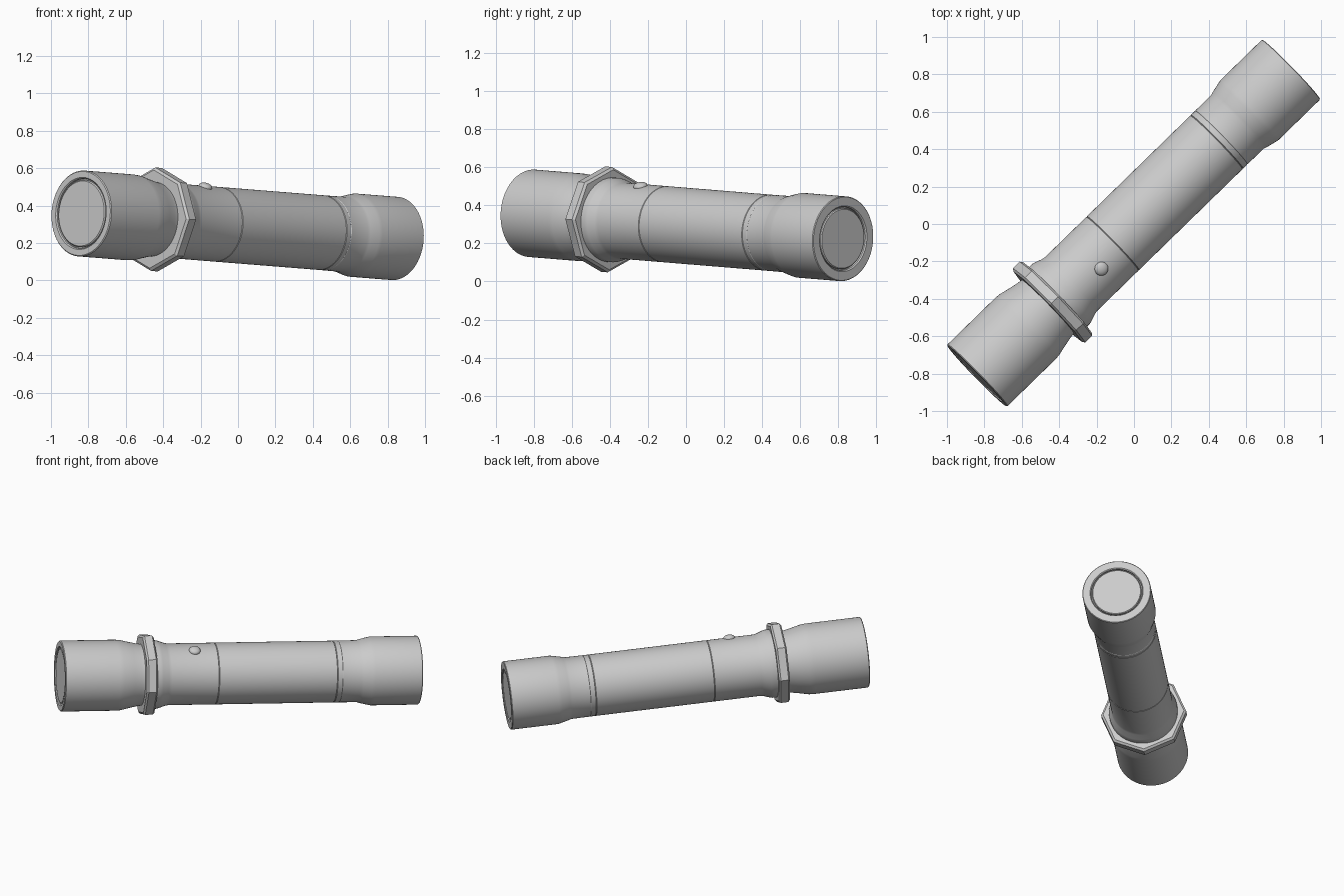
import bpy, bmesh, math
from mathutils import Vector, Matrix

if "Cube" in bpy.data.objects:
    bpy.data.objects.remove(bpy.data.objects["Cube"])

# Torch axis: local z runs from the lens end to the tail, local x is "up"
A = Vector((-0.84, -0.812, 0.358))
B = Vector((0.84, 0.826, 0.224))
axis = (B - A).normalized()
L = (B - A).length
up = (Vector((0, 0, 1)) - axis * axis.z).normalized()
side = axis.cross(up)
M = Matrix((up, side, axis)).transposed().to_4x4()
M.translation = A


def finish(name, bm, mat, angle=30):
    bmesh.ops.remove_doubles(bm, verts=bm.verts, dist=1e-5)
    bmesh.ops.recalc_face_normals(bm, faces=bm.faces)
    me = bpy.data.meshes.new(name)
    bm.to_mesh(me)
    bm.free()
    ob = bpy.data.objects.new(name, me)
    bpy.context.collection.objects.link(ob)
    ob.matrix_world = mat
    bpy.ops.object.select_all(action='DESELECT')
    ob.select_set(True)
    bpy.context.view_layer.objects.active = ob
    if angle:
        bpy.ops.object.shade_smooth_by_angle(angle=math.radians(angle))
    return ob


def revolve(name, profile, sides=96, mat=M, angle=30):
    """Lathe (radius, distance along axis) points around local z."""
    bm = bmesh.new()
    rings = []
    for r, t in profile:
        n = sides if r > 0 else 1
        rings.append([bm.verts.new((r * math.cos(2 * math.pi * i / sides),
                                    r * math.sin(2 * math.pi * i / sides), t))
                      for i in range(n)])
    for a, b in zip(rings, rings[1:]):
        for i in range(sides):
            j = (i + 1) % sides
            quad = [a[i % len(a)], a[j % len(a)], b[j % len(b)], b[i % len(b)]]
            bm.faces.new(list(dict.fromkeys(quad)))
    return finish(name, bm, mat, angle)


# Head: rim with a shallow recess, barrel, soft taper to the neck
revolve("head", [(0, 0.02), (0.187, 0.02), (0.187, 0.006), (0.193, 0), (0.225, 0),
                 (0.23, 0.005), (0.23, 0.36), (0.228, 0.39), (0.212, 0.46),
                 (0.203, 0.505), (0.2, 0.53), (0.2, 0.58), (0, 0.58)])
# Lens sitting inside the rim with a thin gap
revolve("lens", [(0, 0.004), (0.174, 0.004), (0.180, 0.009), (0.180, 0.022), (0, 0.022)])

# Octagonal anti-roll ring
revolve("octagonal_ring", [(0, 0.53), (0.263, 0.53), (0.277, 0.541), (0.277, 0.591),
                           (0.263, 0.602), (0, 0.602)], sides=8, angle=0)

# Flared collar and switch section
revolve("switch_section", [(0, 0.58), (0.222, 0.58), (0.222, 0.628), (0.218, 0.645),
                           (0.204, 0.685), (0.2, 0.705), (0.2, 1.012), (0.197, 1.015),
                           (0, 1.015)])
# Grip tube
revolve("grip_tube", [(0, 1.015), (0.197, 1.015), (0.2, 1.018), (0.2, 1.79),
                      (0.197, 1.793), (0, 1.793)])
# Tail section flaring to the end cap
revolve("tail_section", [(0, 1.793), (0.197, 1.793), (0.2, 1.796), (0.2, 1.825),
                         (0.198, 1.828), (0.2, 1.831), (0.201, 1.95), (0.206, 1.965),
                         (0.219, 2.02), (0.223, 2.04), (0.223, L - 0.004),
                         (0.219, L), (0.173, L), (0.167, L - 0.006),
                         (0.167, L - 0.02), (0, L - 0.02)])
revolve("tail_disc", [(0, L - 0.022), (0.160, L - 0.022), (0.160, L - 0.008),
                      (0.155, L - 0.003), (0, L - 0.003)])

# Push button: small dome rolled slightly to the side
roll = math.radians(16)
sign = 1 if side.dot(Vector((1, -1, 0))) > 0 else -1
button_mat = (M @ Matrix.Translation((0, 0, 0.867))
              @ Matrix.Rotation(sign * roll, 4, 'Z')
              @ Matrix.Translation((0.195, 0, 0))
              @ Matrix.Rotation(math.pi / 2, 4, 'Y'))
dome = [(0, -0.02), (0.037, -0.02), (0.037, 0.006)]
dome += [(0.037 * math.cos(a), 0.006 + 0.02 * math.sin(a))
         for a in (math.radians(15 * k) for k in range(1, 6))] + [(0, 0.026)]
revolve("switch_button", dome, sides=32, mat=button_mat, angle=40)
